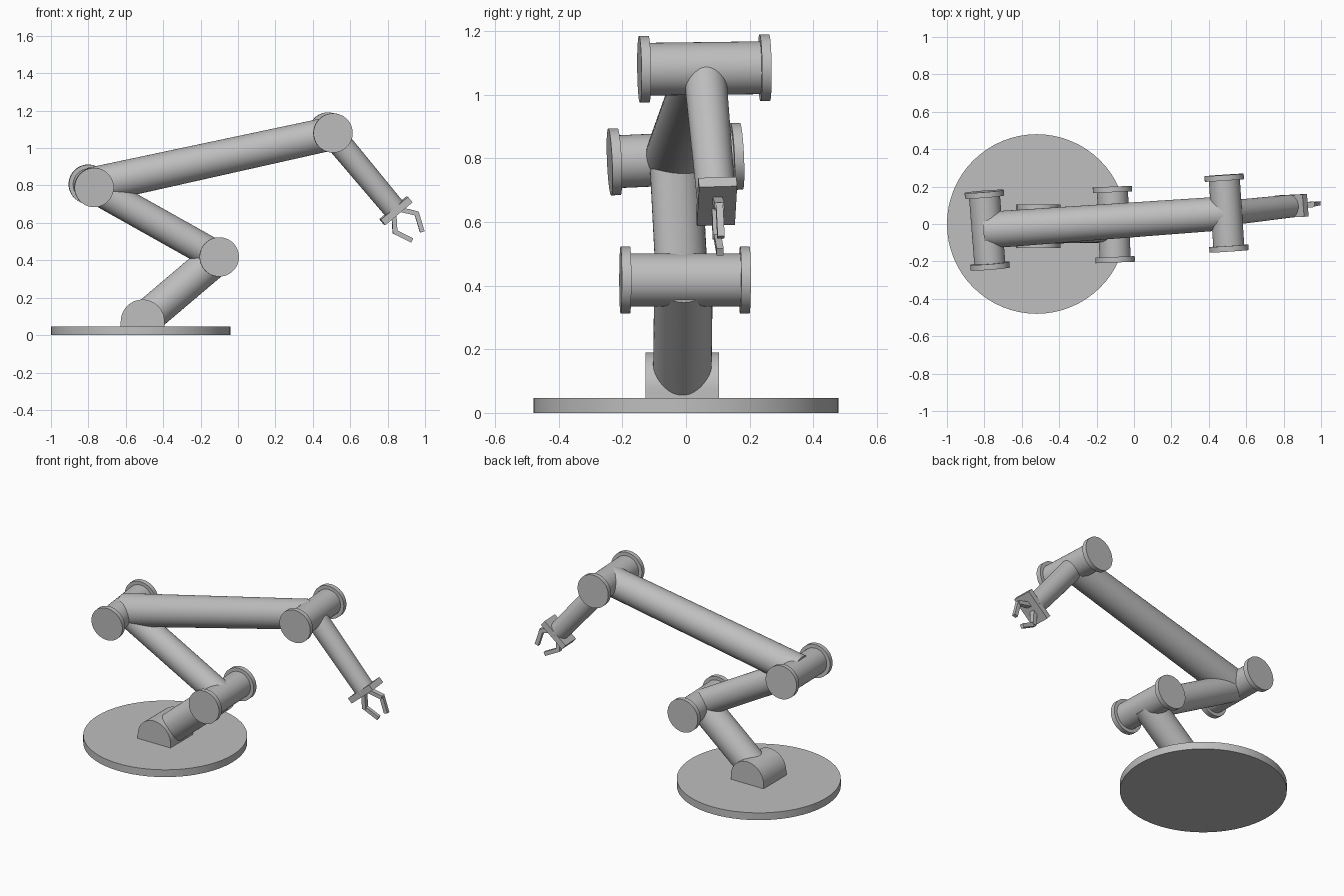
import bpy
import bmesh
from math import pi, cos, sin, radians
from mathutils import Matrix, Vector

cube = bpy.data.objects.get("Cube")
if cube:
    bpy.data.objects.remove(cube, do_unlink=True)

grey = bpy.data.materials.new("plain grey")
grey.use_nodes = True
grey.diffuse_color = (0.52, 0.52, 0.52, 1)
grey.node_tree.nodes["Principled BSDF"].inputs["Base Color"].default_value = (0.52, 0.52, 0.52, 1)


def finish(name, bm, smooth=True):
    bmesh.ops.recalc_face_normals(bm, faces=bm.faces)
    mesh = bpy.data.meshes.new(name)
    bm.to_mesh(mesh)
    bm.free()
    mesh.materials.append(grey)
    obj = bpy.data.objects.new(name, mesh)
    bpy.context.collection.objects.link(obj)
    if smooth:
        bpy.ops.object.select_all(action='DESELECT')
        obj.select_set(True)
        bpy.context.view_layer.objects.active = obj
        bpy.ops.object.shade_smooth_by_angle(angle=radians(30))
    return obj


def rod(name, start, end, r1, r2=None):
    """Round bar between two points, optionally tapered."""
    start, end = Vector(start), Vector(end)
    axis = end - start
    turn = axis.to_track_quat('Z', 'Y').to_matrix().to_4x4()
    bm = bmesh.new()
    bmesh.ops.create_cone(bm, cap_ends=True, segments=64, radius1=r1,
                          radius2=r1 if r2 is None else r2, depth=axis.length,
                          matrix=Matrix.Translation((start + end) / 2) @ turn)
    return finish(name, bm)


def box(name, centre, frame, size):
    """Box whose sides follow the three directions in frame."""
    turn = Matrix(frame).transposed().to_4x4()
    bm = bmesh.new()
    bmesh.ops.create_cube(bm, size=1, matrix=Matrix.Translation(centre) @ turn @ Matrix.Diagonal((*size, 1)))
    return finish(name, bm, smooth=False)


def joint(name, centre, axis, half):
    """Pivot barrel with a wider flange at each end."""
    centre, axis = Vector(centre), Vector(axis).normalized()
    rod(name + "_barrel", centre - axis * (half - 0.01), centre + axis * (half - 0.01), 0.083)
    for side, label in ((-1, "front"), (1, "back")):
        rod(f"{name}_{label}_flange", centre + axis * side * (half - 0.03),
            centre + axis * side * half, 0.105)


# Round base plate
rod("base_plate", (-0.52, 0, 0), (-0.52, 0, 0.047), 0.48)

# Rounded base mount: arch profile extruded along y
bm = bmesh.new()
arch = [(0.117 * cos(pi * i / 32), 0.073 + 0.117 * sin(pi * i / 32)) for i in range(33)]
arch = [(0.117, 0.03)] + arch + [(-0.117, 0.03)]
face = bm.faces.new([bm.verts.new((x - 0.51, -0.128, z)) for x, z in arch])
sweep = bmesh.ops.extrude_face_region(bm, geom=[face])
bmesh.ops.translate(bm, vec=(0, 0.232, 0),
                    verts=[v for v in sweep["geom"] if isinstance(v, bmesh.types.BMVert)])
finish("base_mount", bm)

# Pivots
elbow = Vector((-0.108, -0.003, 0.418))
shoulder = Vector((-0.785, -0.033, 0.798))
wrist = Vector((0.495, 0.058, 1.083))
joint("lower_joint", elbow, (-0.015, 0.38, 0), 0.203)
joint("middle_joint", shoulder, (-0.03, 0.38, 0.017), 0.208)
joint("upper_joint", wrist, (-0.025, 0.375, 0.005), 0.205)

# Arm segments
rod("lower_arm", (-0.51, -0.012, 0.077), elbow - Vector((0, 0.005, 0)), 0.092)
rod("middle_arm", elbow - Vector((0, 0.01, 0)), shoulder, 0.082)
rod("long_arm", shoulder, wrist - Vector((0, 0, 0.006)), 0.098, 0.09)

# Forearm, gripper directions: along the arm, sideways, across
along = Vector((0.64, 0.07, -0.766)).normalized()
side = Vector((-0.066, 0.997, 0.02))
side = (side - along * side.dot(along)).normalized()
across = side.cross(along)
if across.z < 0:
    across = -across
plate = wrist + along * 0.546
rod("forearm", wrist, plate, 0.067, 0.061)
box("gripper_plate", plate, (side.cross(across), side, across), (0.038, 0.12, 0.19))

# Two bent fingers, mirrored across the gripper axis
for sign, label in ((1, "upper"), (-1, "lower")):
    points = [plate + along * d + across * sign * n
              for d, n in ((0.01, 0.022), (0.083, 0.076), (0.172, 0.038))]
    for a, b, part, wide in zip(points, points[1:], ("base", "tip"), (0.03, 0.022)):
        run = (b - a).normalized()
        box(f"{label}_finger_{part}", (a + b) / 2, (run, side, run.cross(side)),
            ((b - a).length + 0.012, wide, 0.025))
